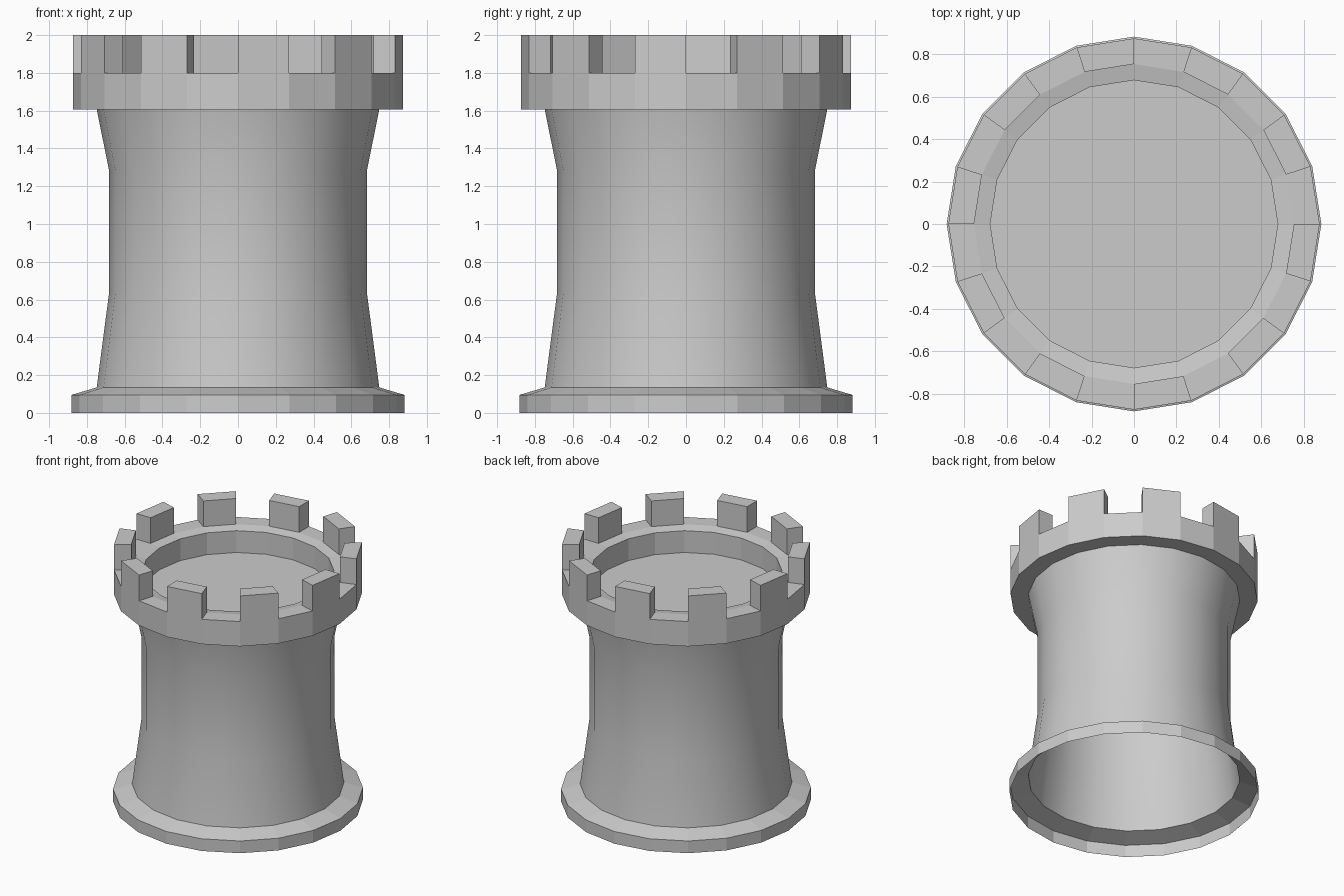
import bpy, bmesh, math

if "Cube" in bpy.data.objects:
    bpy.data.objects.remove(bpy.data.objects["Cube"])

SIDES = 20


def lathe(name, profile, cap_top=False, smooth=False, raise_band=None, height=0):
    """Revolve (radius, z) points; optionally extrude every other face of one band upwards."""
    bm = bmesh.new()
    rings = []
    for r, z in profile:
        rings.append([bm.verts.new((r * math.cos(2 * math.pi * k / SIDES),
                                    r * math.sin(2 * math.pi * k / SIDES), z))
                      for k in range(SIDES)])
    raised = []
    for i in range(len(rings) - 1):
        a, b = rings[i], rings[i + 1]
        for k in range(SIDES):
            n = (k + 1) % SIDES
            f = bm.faces.new((a[k], a[n], b[n], b[k]))
            if i == raise_band and k % 2 == 1:
                raised.append(f)
    if cap_top:
        bm.faces.new(rings[-1])
    if raised:
        for f in bmesh.ops.extrude_discrete_faces(bm, faces=raised)["faces"]:
            bmesh.ops.translate(bm, verts=f.verts[:], vec=(0, 0, height))
    for f in bm.faces:
        f.smooth = smooth
    mesh = bpy.data.meshes.new(name)
    bm.to_mesh(mesh)
    bm.free()
    obj = bpy.data.objects.new(name, mesh)
    bpy.context.collection.objects.link(obj)
    return obj


# Foot ring, open underneath
lathe("base", [(0.882, 0), (0.882, 0.095), (0.748, 0.135)])

# Smooth, waisted, hollow tower wall
lathe("tower_wall", [(0.748, 0.135), (0.682, 0.64), (0.682, 1.28), (0.748, 1.607)], smooth=True)

# Parapet with sunken floor; alternate faces of its outer rim become merlons
lathe("parapet", [(0.748, 1.607), (0.874, 1.607), (0.874, 1.8), (0.753, 1.8), (0.677, 1.785), (0.677, 1.615)],
      cap_top=True, raise_band=2, height=0.2)
